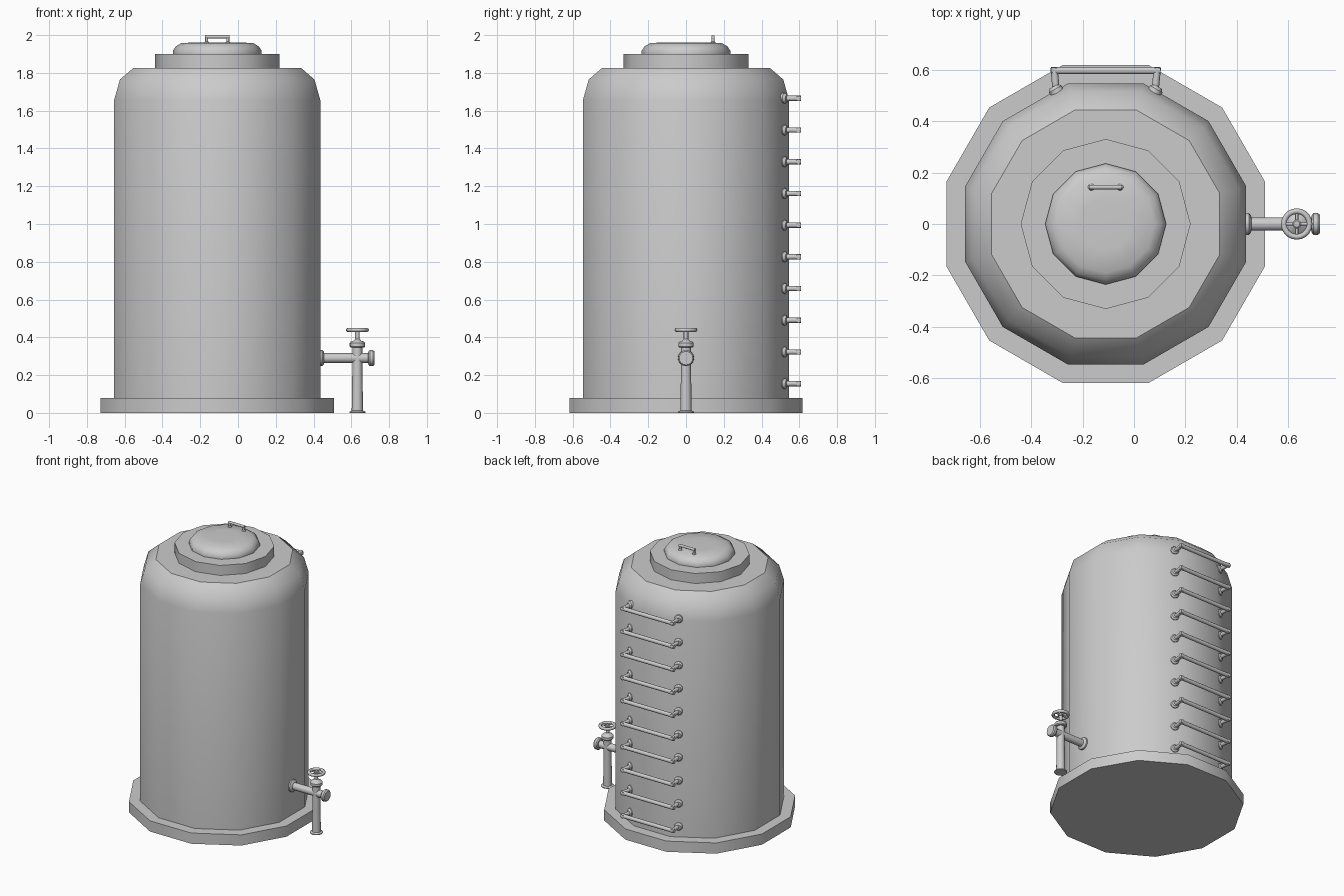
import bpy, bmesh, math
from mathutils import Vector, Matrix

cube = bpy.data.objects.get("Cube")
if cube:
    bpy.data.objects.remove(cube, do_unlink=True)

GREY = (0.6, 0.6, 0.6, 1)
grey = bpy.data.materials.new("plain grey")
grey.use_nodes = True
grey.diffuse_color = GREY
grey.node_tree.nodes["Principled BSDF"].inputs["Base Color"].default_value = GREY

CX = -0.11                       # tank axis
SIDES = 12
FLAT = 1 / math.cos(math.pi / SIDES)   # flat-to-flat radius -> corner radius


def turn(bm, profile, origin, axis=(0, 0, 1), sides=SIDES, offset=0.0):
    """Turn (radius, distance) pairs around an axis, capped at both ends."""
    frame = Matrix.Translation(origin) @ Vector(axis).to_track_quat('Z', 'Y').to_matrix().to_4x4()
    rings = []
    for r, d in profile:
        angles = [offset + math.tau * i / sides for i in range(sides)]
        rings.append([bm.verts.new(frame @ Vector((r * math.cos(a), r * math.sin(a), d)))
                      for a in angles])
    for low, high in zip(rings, rings[1:]):
        for i in range(sides):
            j = (i + 1) % sides
            bm.faces.new((low[i], low[j], high[j], high[i]))
    bm.faces.new(rings[0][::-1])
    bm.faces.new(rings[-1])


def rod(bm, a, b, radius):
    a, b = Vector(a), Vector(b)
    turn(bm, [(radius, 0), (radius, (b - a).length)], a, b - a)


def finish(obj, angle=36):
    obj.data.materials.clear()
    obj.data.materials.append(grey)
    bpy.ops.object.select_all(action='DESELECT')
    obj.select_set(True)
    bpy.context.view_layer.objects.active = obj
    bpy.ops.object.shade_smooth_by_angle(angle=math.radians(angle))


def make(name, bm, angle=36):
    mesh = bpy.data.meshes.new(name)
    bm.to_mesh(mesh)
    bm.free()
    obj = bpy.data.objects.new(name, mesh)
    bpy.context.collection.objects.link(obj)
    finish(obj, angle)


def turned(name, profile, origin, axis=(0, 0, 1), offset=0.0, angle=36, sides=SIDES):
    bm = bmesh.new()
    turn(bm, profile, origin, axis, sides, offset)
    make(name, bm, angle)


# Tank: base and body have flats facing the axes, neck and lid have corners there
HALF = math.pi / SIDES
centre = (CX, 0, 0)
turned("base_slab", [(0.618 * FLAT, 0), (0.618 * FLAT, 0.078)], centre, offset=HALF)
turned("tank_body", [(r * FLAT, z) for r, z in
       ((0.546, 0.078), (0.546, 1.655), (0.515, 1.765), (0.443, 1.827))], centre, offset=HALF)
turned("neck_ring", [(0.33, 1.827), (0.33, 1.9)], centre)
turned("lid", [(0.235, 1.9), (0.235, 1.917), (0.22, 1.94), (0.19, 1.958), (0.1, 1.962)],
       centre, angle=60)

# Lid handle
bm = bmesh.new()
HY, HZ = 0.143, 1.991
for side in (-1, 1):
    x = CX + side * 0.056
    turn(bm, [(0.013, 0), (0.013, 0.006), (0.008, 0.012), (0.008, HZ - 1.955)], (x, HY, 1.955))
rod(bm, (CX - 0.064, HY, HZ), (CX + 0.064, HY, HZ), 0.009)
make("lid_handle", bm)

# Ladder rungs on the back, with feet square to the slanted flats
for n in range(10):
    z = 0.155 + n * 0.1678
    bm = bmesh.new()
    for side in (-1, 1):
        normal = Vector((side * math.sin(math.pi / 6), math.cos(math.pi / 6), 0))
        foot = Vector((CX + side * 0.192, 0.517, z))
        turn(bm, [(0.028, -0.01), (0.028, 0.008), (0.018, 0.02)], foot, normal)
        rod(bm, foot, (CX + side * 0.201, 0.608, z), 0.014)
    rod(bm, (CX - 0.213, 0.596, z), (CX + 0.213, 0.596, z), 0.014)
    make(f"ladder_rung_{n + 1}", bm)

# Outlet tap on the model's left
TX, TZ = 0.632, 0.29
turned("outlet_pipe", [(0.043, 0), (0.043, 0.012), (0.034, 0.02), (0.026, 0.022), (0.026, 0.255),
       (0.036, 0.257), (0.042, 0.264), (0.042, 0.28), (0.036, 0.288)], (0.434, 0, TZ), (1, 0, 0),
       sides=16)
turned("spout_pipe", [(0.043, 0), (0.043, 0.006), (0.03, 0.012), (0.026, 0.27), (0.026, 0.345),
       (0.036, 0.346), (0.041, 0.352), (0.041, 0.37), (0.034, 0.378), (0.02, 0.382),
       (0.012, 0.392), (0.012, 0.43)], (TX, 0, 0), sides=16)

# Hand wheel
WZ = 0.439
bpy.ops.mesh.primitive_torus_add(location=(TX, 0, WZ), major_radius=0.05, minor_radius=0.011,
                                 major_segments=20, minor_segments=8)
wheel = bpy.context.object
wheel.name = "wheel_rim"
finish(wheel, 60)
bm = bmesh.new()
turn(bm, [(0.017, -0.012), (0.017, 0.006), (0.012, 0.01)], (TX, 0, WZ))
rod(bm, (TX - 0.05, 0, WZ), (TX + 0.05, 0, WZ), 0.006)
rod(bm, (TX, -0.05, WZ), (TX, 0.05, WZ), 0.006)
make("wheel_spokes", bm)
